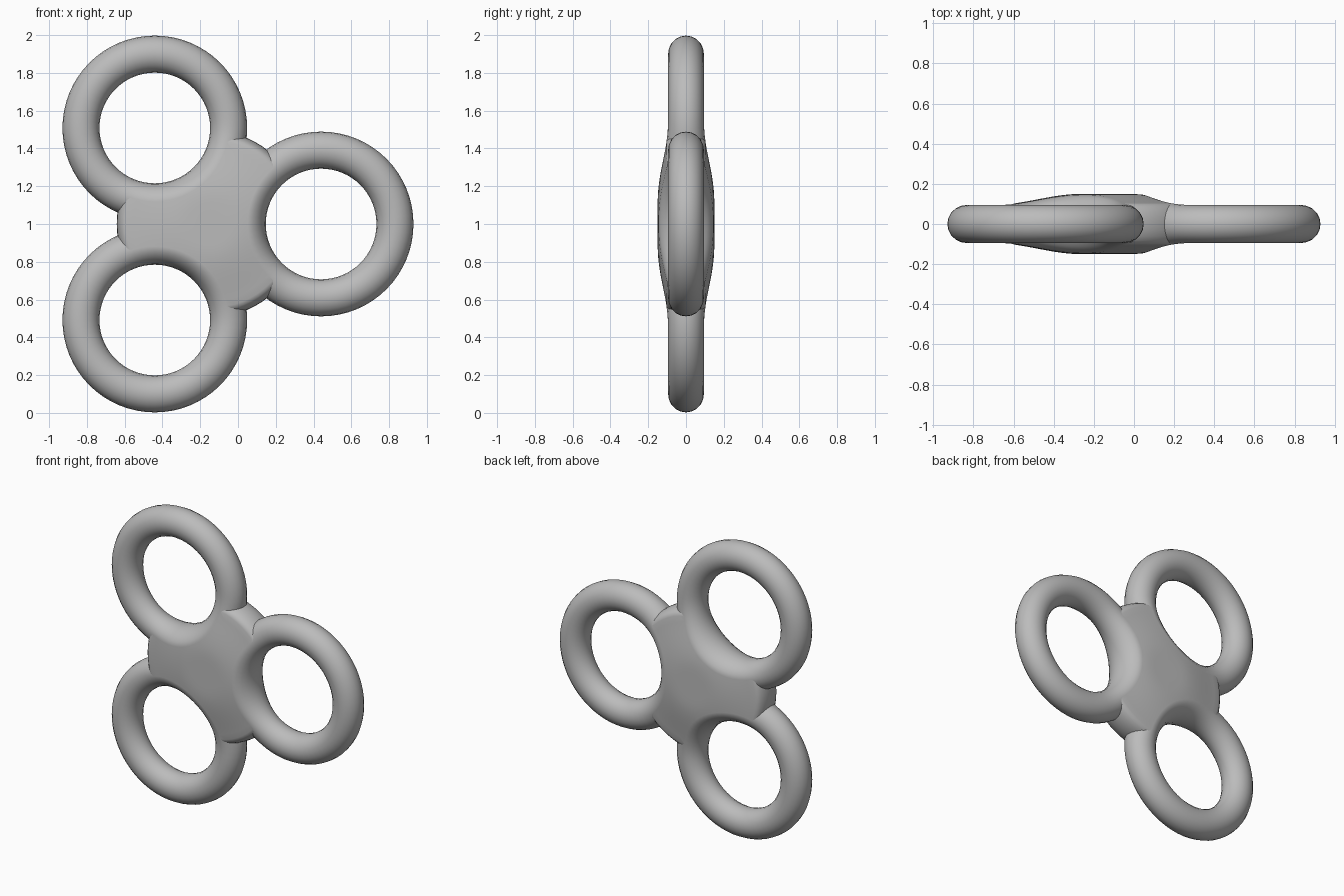
import bpy, bmesh, math
from mathutils import Matrix, Vector

if "Cube" in bpy.data.objects:
    bpy.data.objects.remove(bpy.data.objects["Cube"])

CENTRE = Vector((-0.147, 0, 1.0))    # middle of the hub
ARM, RING, TUBE = 0.587, 0.391, 0.095
HUB_R, HUB_H = 0.495, 0.15
SEGS = 64

grey = bpy.data.materials.new("grey")
grey.use_nodes = True
COLOUR = (0.5, 0.5, 0.5, 1)
grey.diffuse_color = COLOUR
grey.node_tree.nodes["Principled BSDF"].inputs["Base Color"].default_value = COLOUR


def height(r):
    """Half thickness of the body at distance r from the hub centre."""
    t = min(max((r - 0.12) / 0.43, 0), 1)
    return HUB_H + (TUBE - HUB_H) * t * t * (3 - 2 * t)


def finish(bm, name):
    mesh = bpy.data.meshes.new(name)
    bmesh.ops.recalc_face_normals(bm, faces=bm.faces)
    bm.to_mesh(mesh)
    bm.free()
    mesh.materials.append(grey)
    obj = bpy.data.objects.new(name, mesh)
    bpy.context.collection.objects.link(obj)
    return obj


def select(obj):
    bpy.ops.object.select_all(action='DESELECT')
    obj.select_set(True)
    bpy.context.view_layer.objects.active = obj


def lathe(points, centre, name):
    """Spin a closed (radius, y) profile about the y axis."""
    bm = bmesh.new()
    verts = [bm.verts.new((r, y, 0)) for r, y in points]
    edges = [bm.edges.new((verts[i - 1], verts[i])) for i in range(len(verts))]
    bmesh.ops.spin(bm, geom=verts + edges, cent=(0, 0, 0), axis=(0, 1, 0),
                   angle=math.tau, steps=SEGS, use_merge=True)
    bmesh.ops.remove_doubles(bm, verts=bm.verts, dist=1e-5)
    bmesh.ops.dissolve_degenerate(bm, edges=bm.edges, dist=1e-6)
    bmesh.ops.translate(bm, verts=bm.verts, vec=centre)
    return finish(bm, name)


# Hub: a domed disc with a rounded rim
rim = 0.05
front = [(HUB_R - rim) * i / 12 for i in range(13)]
profile = [(r, -height(r)) for r in front]
edge_h = height(HUB_R - rim)
for i in range(1, 10):
    a = math.pi * i / 10
    profile.append((HUB_R - rim + rim * math.sin(a), -edge_h * math.cos(a)))
profile += [(r, height(r)) for r in reversed(front)]
bm = bmesh.new()
verts = [bm.verts.new((r, y, 0)) for r, y in profile]
edges = [bm.edges.new(pair) for pair in zip(verts, verts[1:])]
bmesh.ops.spin(bm, geom=verts + edges, cent=(0, 0, 0), axis=(0, 1, 0),
               angle=math.tau, steps=SEGS)
bmesh.ops.remove_doubles(bm, verts=bm.verts, dist=1e-5)
bmesh.ops.translate(bm, verts=bm.verts, vec=CENTRE)
hub = finish(bm, "hub")

rings = []
for name, degrees in (("left_ring", 0), ("upper_ring", 120), ("lower_ring", 240)):
    a = math.radians(degrees)
    middle = CENTRE + Vector((math.cos(a), 0, math.sin(a))) * ARM

    # Ring: a round tube that thickens to meet the hub
    tube = [(RING + 0.098 * math.cos(math.tau * i / 20),
             TUBE * math.sin(math.tau * i / 20)) for i in range(20)]
    ring = lathe(tube, middle, name)
    for v in ring.data.vertices:
        r = math.hypot(v.co.x - CENTRE.x, v.co.z - CENTRE.z)
        v.co.y *= height(r) / TUBE
    rings.append(ring)

    # Cut the hub back to the crest of the tube
    bm = bmesh.new()
    bmesh.ops.create_cone(bm, cap_ends=True, segments=SEGS, radius1=RING,
                          radius2=RING, depth=1,
                          matrix=Matrix.Translation(middle)
                          @ Matrix.Rotation(math.pi / 2, 4, 'X'))
    cutter = finish(bm, "hub_cutter")
    cutter.hide_render = True
    select(hub)
    cut = hub.modifiers.new("ring_opening", 'BOOLEAN')
    cut.operation = 'DIFFERENCE'
    cut.solver = 'EXACT'
    cut.object = cutter
    bpy.ops.object.modifier_apply(modifier=cut.name)
    bpy.data.objects.remove(cutter)

for obj in [hub] + rings:
    select(obj)
    bpy.ops.object.shade_smooth_by_angle(angle=math.radians(40))
